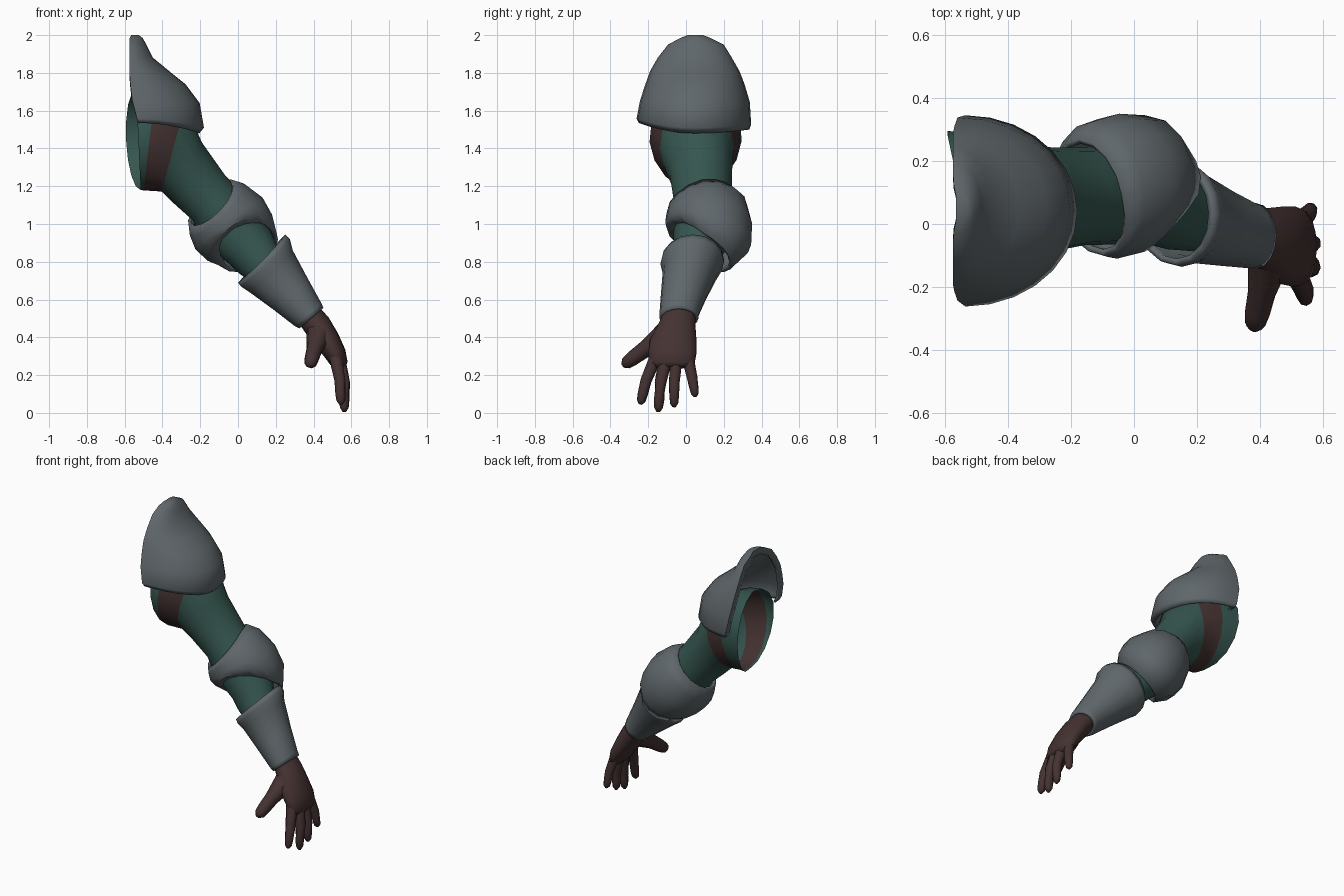
import bpy, bmesh, math
from mathutils import Vector

if "Cube" in bpy.data.objects:
    bpy.data.objects.remove(bpy.data.objects["Cube"])


def material(name, rgb):
    m = bpy.data.materials.new(name)
    m.diffuse_color = (*rgb, 1)
    m.use_nodes = True
    m.node_tree.nodes["Principled BSDF"].inputs["Base Color"].default_value = m.diffuse_color
    return m


STEEL = material("grey steel", (0.115, 0.135, 0.145))
CLOTH = material("green cloth", (0.036, 0.092, 0.078))
LEATHER = material("brown leather", (0.058, 0.032, 0.031))


def ring(bottom, top, yc, yh, front=0, back=0, egg=0, n=16):
    """Oval loop spanning two xz points; its front/back sides may slide along the arm."""
    b, t = Vector((bottom[0], yc, bottom[1])), Vector((top[0], yc, top[1]))
    c, h = (b + t) / 2, (t - b) / 2
    d = h.normalized()
    axis = Vector((d.z, 0, -d.x))
    pts = []
    for i in range(n):
        a = 2 * math.pi * i / n
        s = math.sin(a)
        slide = front * max(0, -s) + back * max(0, s)
        width = yh * s * (1 + egg * math.cos(a))
        pts.append(c + h * math.cos(a) + Vector((0, width, 0)) + axis * slide)
    return pts


def round_ring(p, direction, r, n=8):
    q = direction.to_track_quat('Z', 'Y')
    return [p + q @ Vector((r * math.cos(2 * math.pi * i / n), r * math.sin(2 * math.pi * i / n), 0))
            for i in range(n)]


def loft(bm, rings, closed=True, caps=(False, False), mats=None):
    loops = [[bm.verts.new(p) for p in r] for r in rings]
    n = len(loops[0])
    for k, (a, b) in enumerate(zip(loops, loops[1:])):
        for i in range(n if closed else n - 1):
            j = (i + 1) % n
            f = bm.faces.new((a[i], a[j], b[j], b[i]))
            f.material_index = mats[k] if mats else 0
    if caps[0]:
        bm.faces.new(loops[0][::-1])
    if caps[1]:
        bm.faces.new(loops[-1])
    return loops


def finish(bm, name, mats, thickness=0, angle=50):
    bmesh.ops.recalc_face_normals(bm, faces=bm.faces)
    me = bpy.data.meshes.new(name)
    bm.to_mesh(me)
    bm.free()
    ob = bpy.data.objects.new(name, me)
    bpy.context.collection.objects.link(ob)
    for m in mats:
        me.materials.append(m)
    if thickness:
        mod = ob.modifiers.new("thickness", 'SOLIDIFY')
        mod.thickness = thickness
        mod.offset = -1
    bpy.ops.object.select_all(action='DESELECT')
    ob.select_set(True)
    bpy.context.view_layer.objects.active = ob
    bpy.ops.object.shade_smooth_by_angle(angle=math.radians(angle))
    return ob


# Shoulder plate: stacked open arcs (z, inner x, outer x, front y, back y) with a turned-in rim
bm = bmesh.new()
slices = [(1.48, -0.525, -0.205, -0.25, 0.335), (1.51, -0.535, -0.18, -0.262, 0.345),
          (1.64, -0.56, -0.203, -0.243, 0.338), (1.74, -0.57, -0.278, -0.215, 0.31),
          (1.81, -0.575, -0.365, -0.19, 0.283), (1.88, -0.575, -0.45, -0.15, 0.243),
          (1.95, -0.575, -0.485, -0.095, 0.20), (1.985, -0.573, -0.505, -0.03, 0.13),
          (2.0, -0.565, -0.525, 0.01, 0.09)]
arcs = []
for z, xi, xo, yf, yb in slices:
    arc = []
    for i in range(15):
        a = math.pi * (i / 14 - 0.5)
        s = math.sin(a)
        lift = (0.055 if s < 0 else 0.02) * s * s * max(0, (1.7 - z) / 0.22)
        arc.append(Vector((xi + (xo - xi) * math.cos(a),
                           (yf + yb) / 2 + (yb - yf) / 2 * s, z + lift)))
    middle = Vector((xi, 0.045, max(1.6, z - 0.25) if z > 1.6 else z + 0.03))
    lips = [p + (middle - p).normalized() * 0.045 for p in (arc[0], arc[-1])]
    arcs.append([lips[0]] + arc + [lips[1]])
top = loft(bm, arcs, closed=False)[-1]
bm.faces.new(top[1:-1])
bm.faces.new((top[0], top[1], top[-2], top[-1]))
finish(bm, "shoulder_plate", [STEEL], 0.015)

# Sleeve: open at the shoulder, with a leather strap between rings 1 and 2
bm = bmesh.new()
loft(bm, [ring((-0.515, 1.18), (-0.54, 1.71), 0.055, 0.24, 0, -0.065, 0.1),
          ring((-0.50, 1.178), (-0.44, 1.69), 0.047, 0.24, 0, 0, 0.1),
          ring((-0.405, 1.172), (-0.28, 1.63), 0.057, 0.195, 0, 0, 0.05),
          ring((-0.33, 1.10), (-0.19, 1.43), 0.078, 0.165),
          ring((-0.24, 1.02), (-0.07, 1.26), 0.088, 0.155),
          ring((-0.17, 0.88), (0.05, 1.13), 0.10, 0.165),
          ring((-0.06, 0.80), (0.17, 0.97), 0.075, 0.14),
          ring((0.01, 0.735), (0.20, 0.90), 0.05, 0.13),
          ring((0.16, 0.63), (0.31, 0.76), 0.01, 0.10)],
     mats=[0, 1, 0, 0, 0, 0, 0, 0])
finish(bm, "sleeve_with_strap", [CLOTH, LEATHER])

# Elbow guard: narrow in the crook, domed and longer behind
bm = bmesh.new()
loft(bm, [ring((-0.262, 1.00), (-0.035, 1.235), 0.085, 0.185, 0.07, -0.04),
          ring((-0.255, 0.94), (0.03, 1.215), 0.11, 0.215, 0.045, -0.025),
          ring((-0.225, 0.865), (0.13, 1.14), 0.12, 0.23, -0.01, 0),
          ring((-0.16, 0.805), (0.18, 1.05), 0.12, 0.225, -0.075, 0.045),
          ring((-0.075, 0.77), (0.205, 0.95), 0.095, 0.15, -0.14, 0.085)])
finish(bm, "elbow_guard", [STEEL], 0.02)

# Forearm guard: flared lip then a taper to the wrist
bm = bmesh.new()
loft(bm, [ring((0.0, 0.69), (0.25, 0.945), 0.035, 0.165, 0.01),
          ring((0.015, 0.67), (0.275, 0.92), 0.032, 0.168, 0.01),
          ring((0.06, 0.64), (0.29, 0.86), 0.025, 0.148),
          ring((0.19, 0.545), (0.37, 0.71), -0.01, 0.123),
          ring((0.30, 0.46), (0.442, 0.58), -0.037, 0.104),
          ring((0.325, 0.447), (0.452, 0.555), -0.037, 0.103)])
finish(bm, "forearm_guard", [STEEL], 0.02)

# Gloved hand: palm
bm = bmesh.new()
loft(bm, [ring((0.325, 0.47), (0.43, 0.56), -0.037, 0.088),
          ring((0.36, 0.42), (0.48, 0.505), -0.05, 0.1),
          ring((0.405, 0.36), (0.53, 0.42), -0.068, 0.123),
          ring((0.455, 0.30), (0.568, 0.335), -0.072, 0.128),
          ring((0.488, 0.255), (0.58, 0.27), -0.074, 0.12),
          ring((0.51, 0.235), (0.57, 0.245), -0.074, 0.09)], caps=(True, True))
finish(bm, "glove_palm", [LEATHER], angle=60)

# Gloved hand: digits as base, middle, tip, base radius and middle radius
digits = {
    "thumb": ((0.43, -0.105, 0.415), (0.405, -0.22, 0.335), (0.38, -0.335, 0.25), 0.07, 0.044),
    "index_finger": ((0.515, -0.158, 0.30), (0.54, -0.212, 0.17), (0.545, -0.242, 0.045), 0.036, 0.031),
    "middle_finger": ((0.53, -0.105, 0.30), (0.562, -0.135, 0.16), (0.563, -0.147, 0.005), 0.036, 0.031),
    "ring_finger": ((0.53, -0.05, 0.30), (0.564, -0.062, 0.16), (0.567, -0.063, 0.03), 0.035, 0.03),
    "little_finger": ((0.52, 0.005, 0.31), (0.552, 0.032, 0.19), (0.562, 0.05, 0.085), 0.033, 0.028),
}
for name, (a, b, c, r, m) in digits.items():
    a, b, c = Vector(a), Vector(b), Vector(c)
    bm = bmesh.new()
    loft(bm, [round_ring(a, b - a, r),
              round_ring(b, c - a, m),
              round_ring(b.lerp(c, 0.55), c - b, m * 0.9),
              round_ring(b.lerp(c, 0.85), c - b, m * 0.75),
              round_ring(c, c - b, m * 0.3)], caps=(True, True))
    finish(bm, "glove_" + name, [LEATHER], angle=70)
